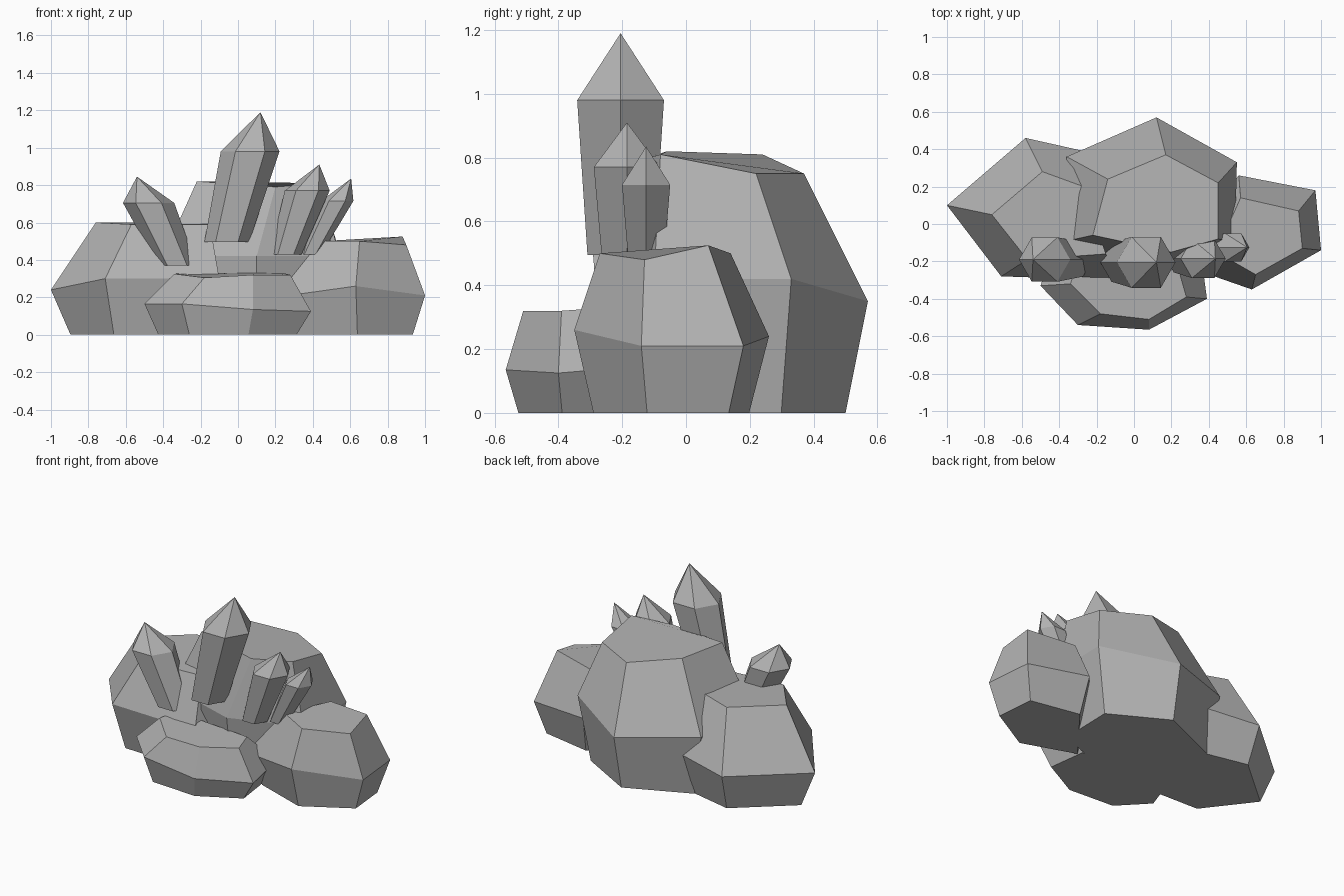
import bpy
import bmesh
import math
from mathutils import Vector

default_cube = bpy.data.objects.get("Cube")
if default_cube:
    bpy.data.objects.remove(default_cube, do_unlink=True)


def make_material(name, colour):
    material = bpy.data.materials.new(name)
    material.use_nodes = True
    material.diffuse_color = colour
    shader = next(n for n in material.node_tree.nodes if n.type == "BSDF_PRINCIPLED")
    shader.inputs["Base Color"].default_value = colour
    return material


stone_grey = make_material("stone grey", (0.45, 0.45, 0.45, 1))


def loft(name, rings, tip=None):
    """Join matching rings with flat faces; close with a cap or a pointed tip."""
    bm = bmesh.new()
    loops = [[bm.verts.new(point) for point in ring] for ring in rings]
    for lower, upper in zip(loops, loops[1:]):
        for i in range(len(lower)):
            j = (i + 1) % len(lower)
            bm.faces.new((lower[i], lower[j], upper[j], upper[i]))
    bm.faces.new(list(reversed(loops[0])))
    if tip is None:
        bm.faces.new(loops[-1])
    else:
        apex = bm.verts.new(tip)
        last = loops[-1]
        for i in range(len(last)):
            bm.faces.new((last[i], last[(i + 1) % len(last)], apex))
    bmesh.ops.recalc_face_normals(bm, faces=bm.faces)
    mesh = bpy.data.meshes.new(name)
    bm.to_mesh(mesh)
    bm.free()
    mesh.materials.append(stone_grey)
    obj = bpy.data.objects.new(name, mesh)
    bpy.context.collection.objects.link(obj)
    return obj


def boulder(name, waist, top, foot_scale=0.8):
    """Faceted rock whose foot is the waist ring drawn in towards its middle."""
    centre = sum((Vector(p) for p in waist), Vector()) / len(waist)
    foot = []
    for point in waist:
        p = centre + (Vector(point) - centre) * foot_scale
        foot.append((p.x, p.y, 0))
    return loft(name, [foot, waist, top])


def hexagon(x, y, z, radius):
    angles = [math.tau * i / 6 for i in range(6)]
    return [(x + radius * math.cos(a), y + radius * math.sin(a), z) for a in angles]


def crystal(name, y, base, shoulder, tip):
    """Leaning six-sided prism; base and shoulder are (x, z, radius)."""
    rings = [hexagon(x, y, z, radius) for x, z, radius in (base, shoulder)]
    return loft(name, rings, tip=(tip[0], y, tip[1]))


# Boulders, each listed counter-clockwise around its waist and top
boulder(
    "right_boulder",
    waist=[(-1, .1, .24), (-.71, -.28, .3), (-.1, -.3, .3), (0, .33, .28), (-.58, .46, .24)],
    top=[(-.76, .05, .6), (-.57, -.19, .59), (-.15, -.16, .59), (-.27, .2, .6), (-.49, .28, .6)],
)
boulder(
    "main_boulder",
    waist=[(.55, .33, .42), (.12, .57, .35), (-.36, .36, .4),
           (-.4, -.1, .42), (.1, -.26, .42), (.54, -.1, .42)],
    top=[(.45, .22, .75), (.17, .37, .75), (-.14, .24, .81),
         (-.22, -.06, .82), (.2, -.15, .79), (.45, -.08, .81)],
    foot_scale=0.84,
)
boulder(
    "left_boulder",
    waist=[(1, -.14, .21), (.97, .18, .21), (.56, .26, .24), (.2, -.2, .2), (.63, -.35, .26)],
    top=[(.9, -.13, .48), (.88, .07, .525), (.57, .14, .5), (.44, -.15, .5), (.65, -.27, .5)],
)
boulder(
    "front_boulder",
    waist=[(-.5, -.33, .165), (-.3, -.54, .165), (.08, -.565, .135),
           (.39, -.4, .125), (.35, -.1, .15), (-.4, -.05, .16)],
    top=[(-.34, -.32, .325), (-.18, -.48, .305), (.08, -.51, .32),
         (.28, -.39, .32), (.24, -.25, .33), (-.3, -.2, .33)],
    foot_scale=0.83,
)

# Crystals leaning outwards from the boulders
crystal("main_crystal", -.205, (-.06, .495, .12), (.065, .98, .157), (.12, 1.19))
crystal("right_crystal", -.19, (-.325, .37, .105), (-.478, .705, .137), (-.54, .845))
crystal("left_inner_crystal", -.185, (.255, .43, .085), (.37, .77, .12), (.435, .91))
crystal("left_outer_crystal", -.125, (.385, .43, .06), (.53, .715, .087), (.605, .835))
